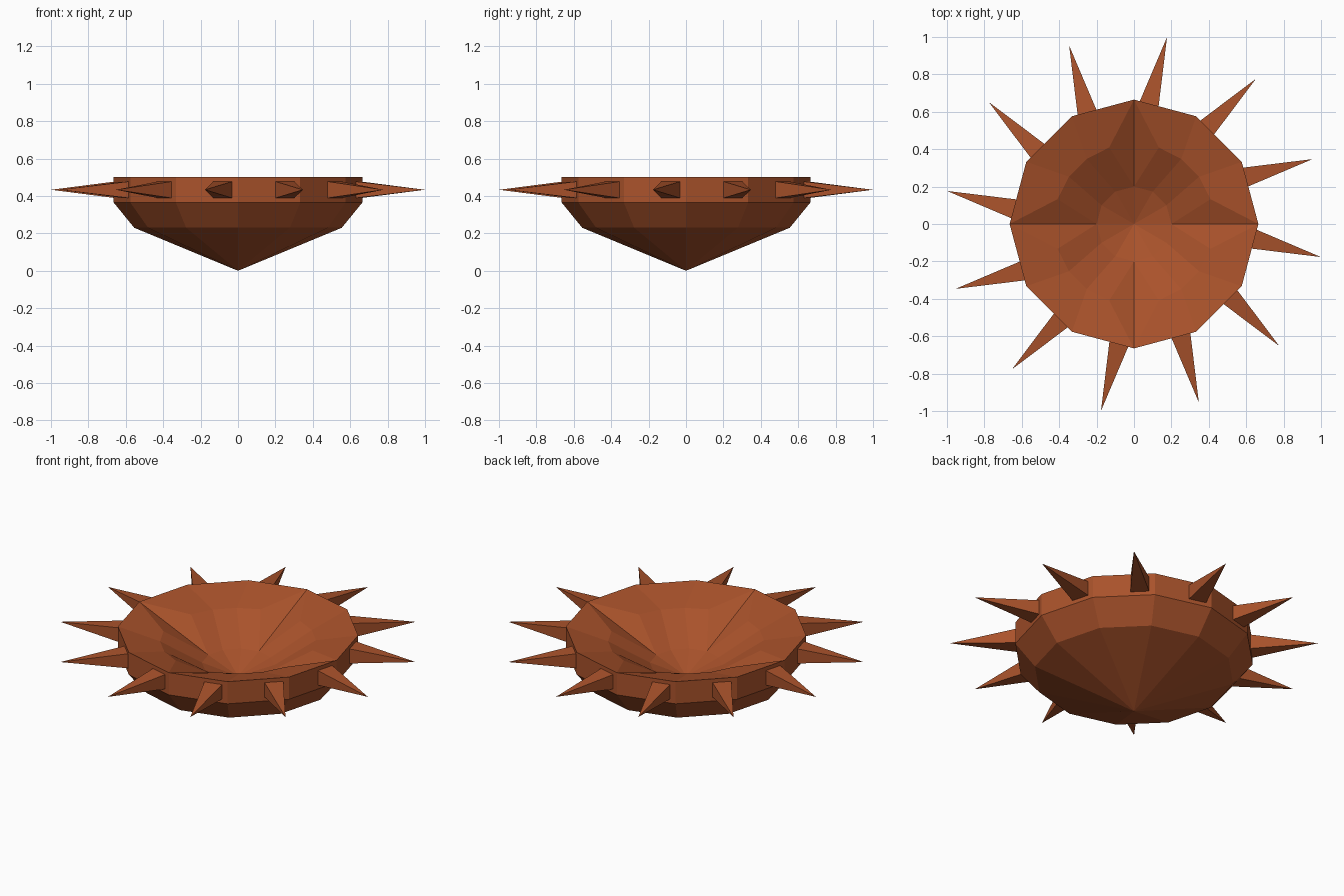
import bpy, bmesh
from math import sin, cos, radians

if "Cube" in bpy.data.objects:
    bpy.data.objects.remove(bpy.data.objects["Cube"])

mat = bpy.data.materials.new("rust_brown")
mat.diffuse_color = (0.40, 0.085, 0.024, 1)
mat.use_nodes = True
mat.node_tree.nodes["Principled BSDF"].inputs["Base Color"].default_value = mat.diffuse_color


def polar(r, deg, z):
    a = radians(deg)
    return (r * cos(a), r * sin(a), z)


def finish(bm, name):
    bmesh.ops.recalc_face_normals(bm, faces=bm.faces)
    me = bpy.data.meshes.new(name)
    bm.to_mesh(me)
    bm.free()
    me.materials.append(mat)
    ob = bpy.data.objects.new(name, me)
    bpy.context.collection.objects.link(ob)


# Bowl: twelve-sided outside, four creased valleys inside
bm = bmesh.new()


def ring(r, z):
    return [bm.verts.new(polar(r, 30 * i, z)) for i in range(12)]


apex = bm.verts.new((0, 0, 0))
low, mid, rim = ring(0.555, 0.23), ring(0.665, 0.365), ring(0.665, 0.5)
floor = ring(0.2, 0.30)
centre = bm.verts.new((0, 0, 0.225))
for i in range(12):
    j = (i + 1) % 12
    bm.faces.new((apex, low[j], low[i]))
    bm.faces.new((low[i], low[j], mid[j], mid[i]))
    bm.faces.new((mid[i], mid[j], rim[j], rim[i]))
    bm.faces.new((floor[i], floor[j], centre))

# Raised lobes between the valleys
for q in range(4):
    lobe = [bm.verts.new(polar(0.43, 90 * q + a, 0.44)) for a in (18, 36, 54, 72)]
    idx = [(3 * q + k) % 12 for k in range(4)]
    for k in range(3):
        a, b = idx[k], idx[k + 1]
        bm.faces.new((rim[a], rim[b], lobe[k + 1], lobe[k]))
        bm.faces.new((lobe[k], lobe[k + 1], floor[b], floor[a]))
    bm.faces.new((rim[idx[0]], lobe[0], floor[idx[0]]))
    bm.faces.new((rim[idx[3]], floor[idx[3]], lobe[3]))
finish(bm, "bowl")

# Spikes: one square pyramid per side, set off-centre on each flat face
bm = bmesh.new()
for i in range(12):
    a = radians(15 + 30 * i)

    def place(out, side, z):
        return bm.verts.new((out * cos(a) - side * sin(a),
                             out * sin(a) + side * cos(a), z))

    base = [place(0.635, 0.088 + s * 0.053, 0.433 + h * 0.045)
            for s, h in ((-1, -1), (1, -1), (1, 1), (-1, 1))]
    tip = place(1.011, 0.088, 0.433)
    bm.faces.new(base)
    for k in range(4):
        bm.faces.new((base[k], base[(k + 1) % 4], tip))
finish(bm, "rim_spikes")
